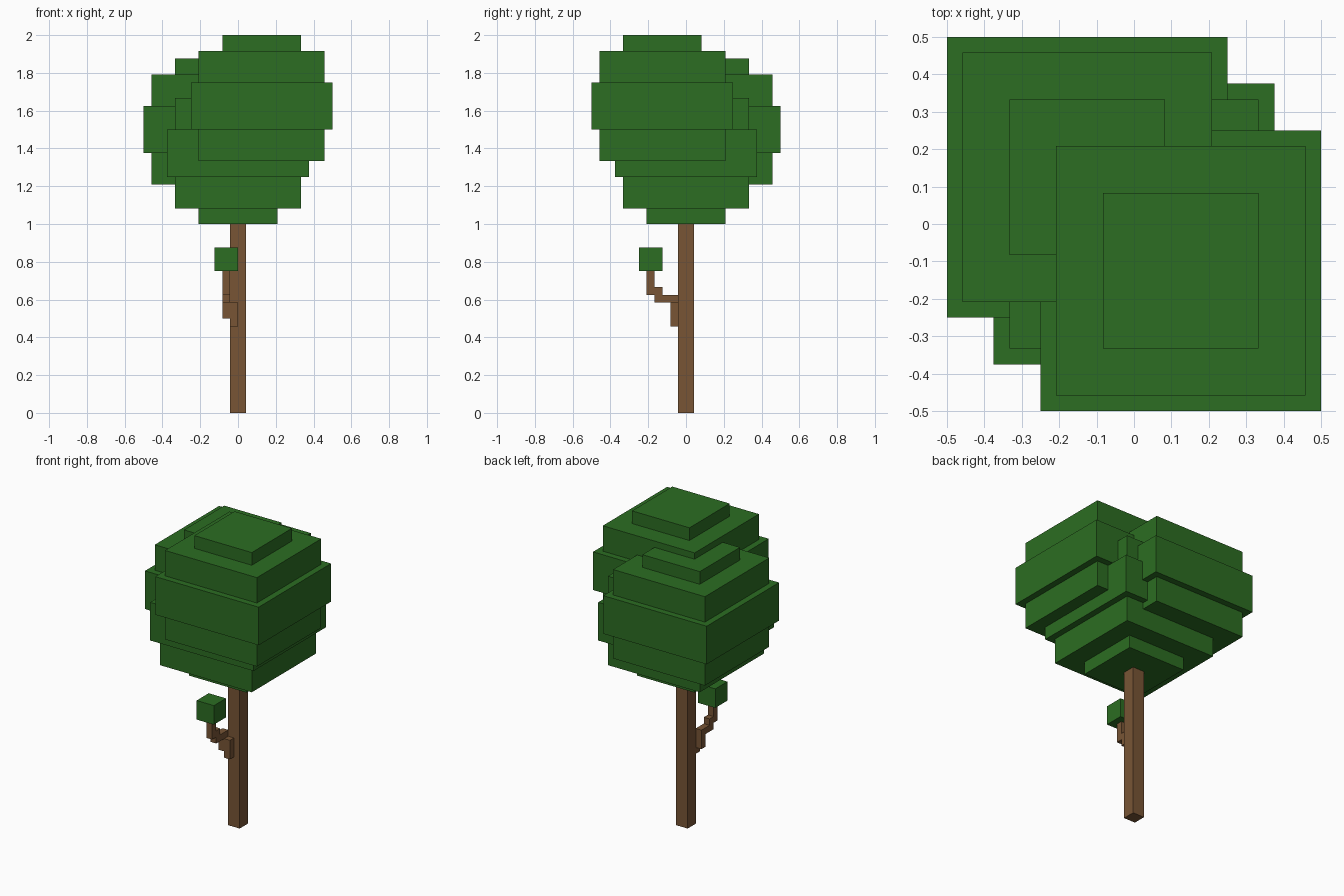
import bpy, bmesh

if "Cube" in bpy.data.objects:
    bpy.data.objects.remove(bpy.data.objects["Cube"])

U = 1 / 24  # size of one building block


def material(name, rgb):
    m = bpy.data.materials.new(name)
    m.diffuse_color = (*rgb, 1)
    m.use_nodes = True
    m.node_tree.nodes["Principled BSDF"].inputs["Base Color"].default_value = m.diffuse_color
    return m


LEAF = material("leaf green", (0.025, 0.153, 0.016))
BARK = material("bark brown", (0.188, 0.091, 0.036))


def finish(name, bm, mat):
    bmesh.ops.recalc_face_normals(bm, faces=bm.faces)
    mesh = bpy.data.meshes.new(name)
    bm.to_mesh(mesh)
    bm.free()
    mesh.materials.append(mat)
    bpy.context.collection.objects.link(bpy.data.objects.new(name, mesh))


def add_box(bm, lo, hi):
    """Box between two corners given in blocks."""
    verts = bmesh.ops.create_cube(bm, size=1)["verts"]
    for v in verts:
        v.co = [(hi[i] if v.co[i] > 0 else lo[i]) * U for i in range(3)]


def boxes(name, mat, *spans):
    bm = bmesh.new()
    for lo, hi in spans:
        add_box(bm, lo, hi)
    finish(name, bm, mat)


def leaf_cluster(name, cx, cy, base):
    """Stepped square ball: (half width, height) tiers joined into one skin."""
    bm = bmesh.new()
    tiers = [(5, 2), (8, 4), (9, 6), (8, 4), (5, 2)]
    rings, z = [], base
    for half, height in tiers:
        for level in (z, z + height):
            rings.append([bm.verts.new(((cx + sx * half) * U, (cy + sy * half) * U, level * U))
                          for sx, sy in ((-1, -1), (1, -1), (1, 1), (-1, 1))])
        z += height
    for a, b in zip(rings, rings[1:]):
        for i in range(4):
            j = (i + 1) % 4
            bm.faces.new((a[i], a[j], b[j], b[i]))
    bm.faces.new(rings[0])
    bm.faces.new(rings[-1])
    finish(name, bm, LEAF)


# Trunk
boxes("trunk", BARK, ((-1, -1, 0), (1, 1, 24)))

# Crooked side branch, climbing away from the trunk
boxes("branch", BARK,
      ((-1, -2, 11), (0, -1, 14)),
      ((-2, -2, 12), (-1, -1, 14)),
      ((-2, -4, 14), (-1, -1, 15)),
      ((-2, -4, 15), (-1, -3, 16)),
      ((-2, -5, 15), (-1, -4, 18)))

# Leaf tuft on the branch tip
boxes("branch_leaves", LEAF, ((-3, -6, 18), (0, -3, 21)))

# Crown: three overlapping clusters
leaf_cluster("crown_lower", 0, 0, 24)
leaf_cluster("crown_back_left", -3, 3, 27)
leaf_cluster("crown_front_right", 3, -3, 30)
